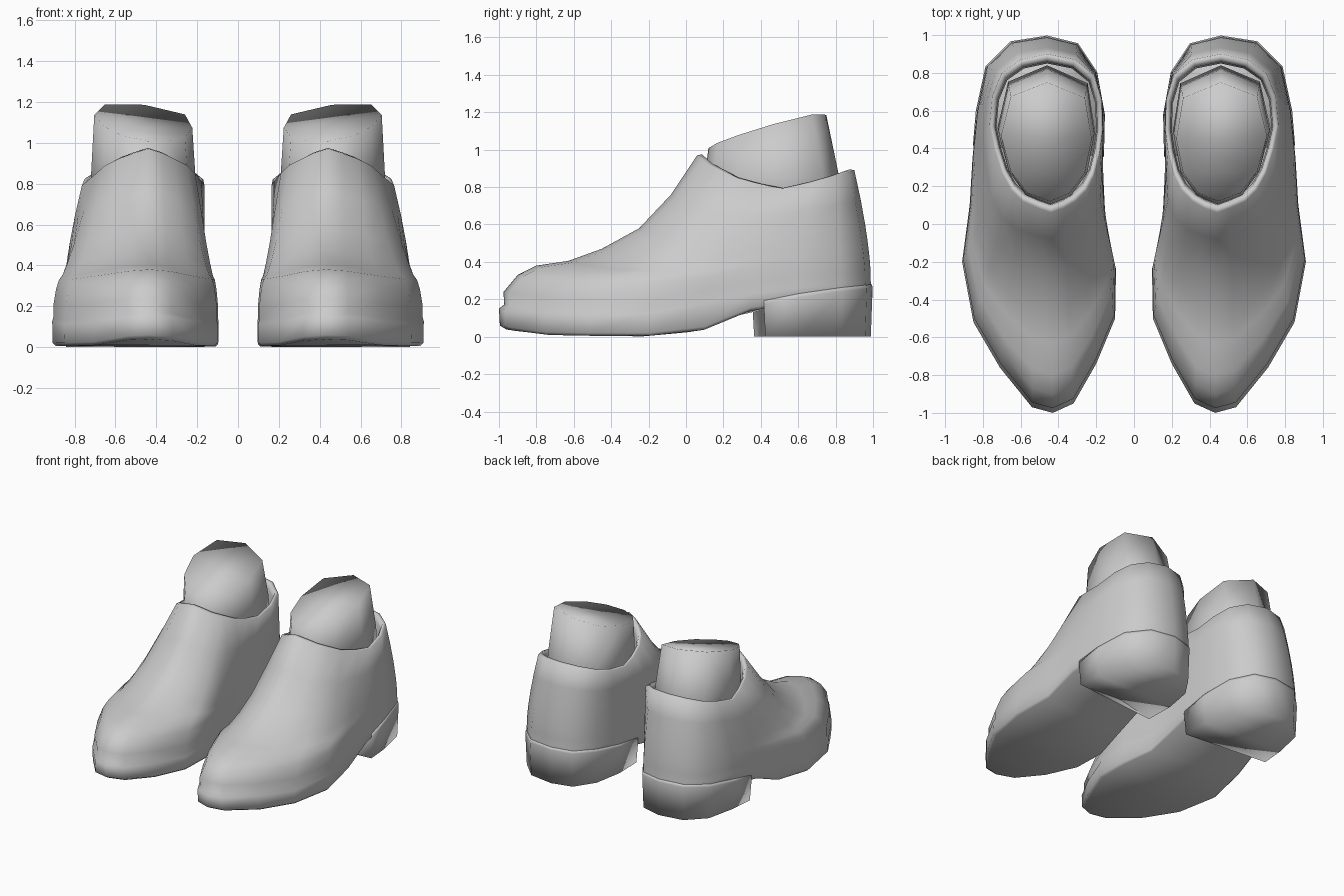
import bpy, bmesh
from mathutils import Vector

if "Cube" in bpy.data.objects:
    bpy.data.objects.remove(bpy.data.objects["Cube"])

# Outlines of the left shoe: front point, (outer x, y, inner x, y) rows front to back, back point
SOLE = ((-.43, -1), [(-.54, -.97, -.32, -.95), (-.71, -.76, -.20, -.74), (-.85, -.52, -.10, -.50),
                     (-.91, -.20, -.095, -.24), (-.87, .10, -.15, 0), (-.855, .35, -.165, .30),
                     (-.83, .60, -.16, .58), (-.78, .83, -.20, .80), (-.65, .96, -.30, .95)], (-.46, .99))
OPENING = ((-.44, .06), [(-.51, .085, -.37, .085), (-.59, .12, -.31, .12), (-.65, .18, -.25, .18),
                         (-.70, .27, -.21, .26), (-.74, .40, -.18, .38), (-.765, .52, -.165, .50),
                         (-.75, .68, -.17, .66), (-.70, .80, -.21, .79), (-.60, .87, -.31, .87)], (-.46, .90))
# Heights along y
BOTTOM_Z = [(-1, .045), (-.78, .01), (-.25, 0), (.08, .03), (.42, .17), (1, .20)]
WELT_Z = [(-1, .15), (-.6, .11), (-.1, .13), (.3, .22), (.6, .26), (1, .28)]
OPENING_Z = [(.06, .97), (.12, .92), (.3, .83), (.52, .79), (.75, .84), (.9, .89)]
# Instep profile (y, z) from toe to opening
INSTEP = [(-.975, .24), (-.90, .33), (-.80, .38), (-.63, .405), (-.45, .47), (-.25, .58), (-.08, .76)]


def outline(spec):
    front, rows, back = spec
    return [front] + [r[:2] for r in rows] + [back] + [r[2:] for r in reversed(rows)]


def height(table, y):
    if y <= table[0][0]:
        return table[0][1]
    for (y0, z0), (y1, z1) in zip(table, table[1:]):
        if y <= y1:
            return z0 + (z1 - z0) * (y - y0) / (y1 - y0)
    return table[-1][1]


def scaled(points, s, cx=-.46, cy=0.0):
    return [(cx + (x - cx) * s, cy + (y - cy) * s) for x, y in points]


def loft(name, rings, cap_start=True, cap_end=True):
    """Skin the rings, close the ends with cross strips, mirror to the other foot."""
    bm = bmesh.new()
    vs = [[bm.verts.new(p) for p in ring] for ring in rings]
    n = len(vs[0])
    for a, b in zip(vs, vs[1:]):
        for i in range(n):
            j = (i + 1) % n
            bm.faces.new((a[i], a[j], b[j], b[i]))
    for ring, wanted in ((vs[0], cap_start), (vs[-1], cap_end)):
        if wanted:
            for i in range(n // 2):
                ids = dict.fromkeys((i, i + 1, n - i - 1, (n - i) % n))
                if len(ids) > 2:
                    bm.faces.new([ring[k] for k in ids])
    bmesh.ops.recalc_face_normals(bm, faces=bm.faces)
    for f in bm.faces:
        f.smooth = True
    mesh = bpy.data.meshes.new(name)
    bm.to_mesh(mesh)
    bm.free()
    ob = bpy.data.objects.new(name, mesh)
    bpy.context.collection.objects.link(ob)
    ob.modifiers.new("other_foot", 'MIRROR')
    return ob


sole, opening = outline(SOLE), outline(OPENING)
welt = [Vector((x, y, height(WELT_Z, y))) for x, y in sole]
rim = [Vector((x, y, height(OPENING_Z, y))) for x, y in opening]

# Shoe body: sole edge, welt, upper swept up to the opening, rolled rim
rings = [[(x, y, height(BOTTOM_Z, y)) for x, y in scaled(sole, .96)],
         [(x, y, height(BOTTOM_Z, y) + .015) for x, y in scaled(sole, .995)],
         welt,
         [w + (r - w) * .025 for w, r in zip(welt, rim)]]
for fy, fz in INSTEP:
    a, b = (fy + 1) / 1.06, (fz - .15) / .82
    ring = []
    for w, r in zip(welt, rim):
        t = min(1, max(0, (w.y + 1) / 1.4))
        k = a + (max(.02, b ** 1.6) - a) * t      # the back stays upright, the toe slopes
        ring.append((w.x + (r.x - w.x) * k, w.y + (r.y - w.y) * k, w.z + (r.z - w.z) * b))
    rings.append(ring)
rings.append(rim)
for s, dz in ((.94, .005), (.90, -.03), (.88, -.15)):
    rings.append([(x, y, r.z + dz) for (x, y), r in zip(scaled(opening, s, -.46, .48), rim)])
loft("shoe_body", rings, cap_end=False)

# Heel block under the back of the sole
heel = [(-.5, .44), (-.845, .42)] + sole[7:14] + [(-.165, .36)]
heel_top = [(-.4, .17), (.4, .19), (.7, .25), (1, .28)]
loft("heel_block", [[(x, y, 0) for x, y in scaled(heel, .99, cy=.8)],
                    [(x, y, height(heel_top, y) - .02) for x, y in scaled(heel, 1.02, cy=.6)],
                    [(x, y, height(heel_top, y)) for x, y in scaled(heel, 1.01, cy=.6)]])

# Ankle stub with a slanted top
ankle = []
for y0, y1, s, top in ((.11, .84, .86, .6), (.10, .82, .85, .85), (.12, .75, .80, None)):
    ring = []
    for x, y in opening[::2]:
        px, py = -.46 + (x + .46) * s, y0 + (y - .06) / .84 * (y1 - y0)
        ring.append((px, py, top or 1.01 + .28 * (py - .12) - .12 * (px + .46)))
    ankle.append(ring)
loft("ankle", ankle)
